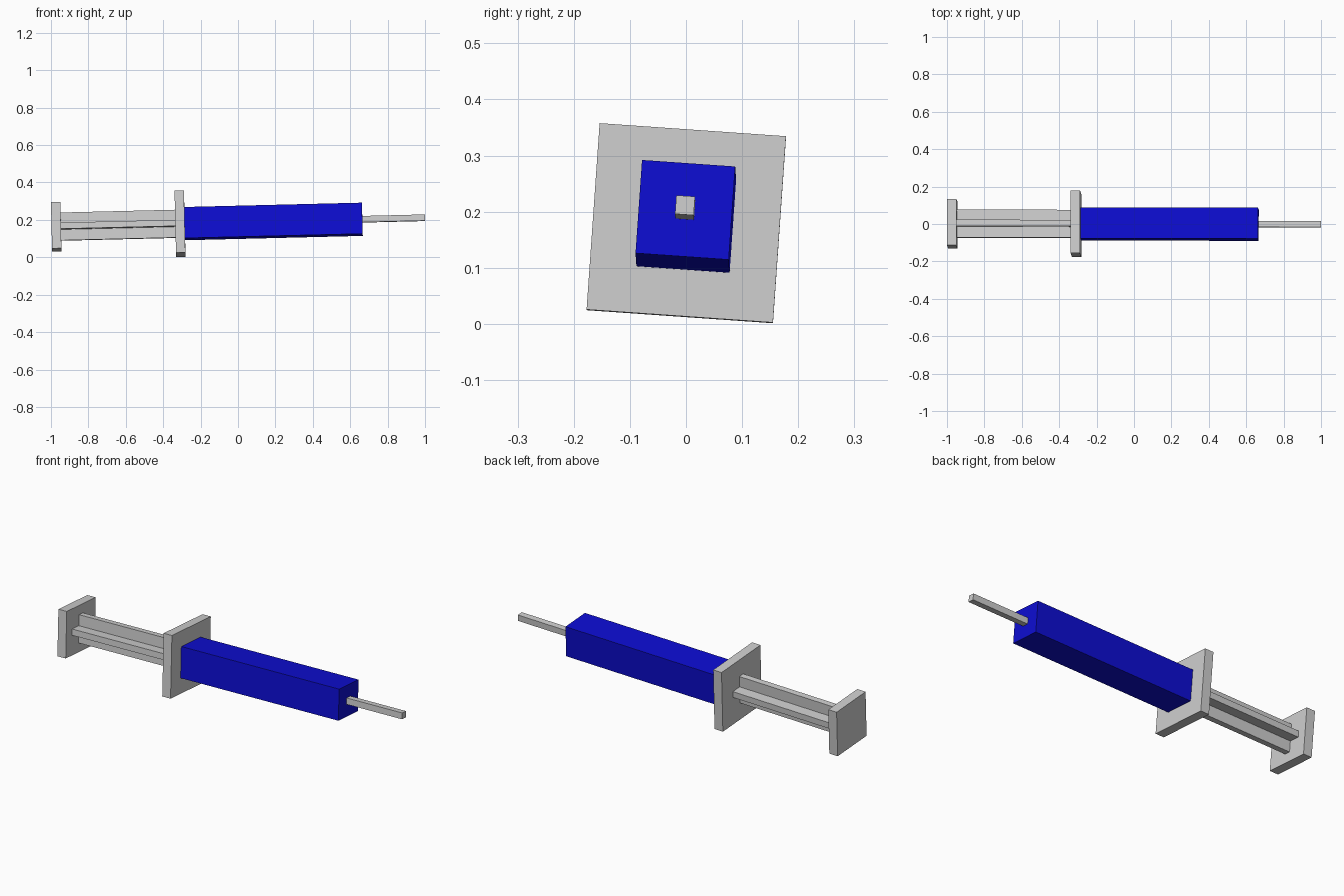
import bpy
import math
from mathutils import Matrix, Euler

if "Cube" in bpy.data.objects:
    bpy.data.objects.remove(bpy.data.objects["Cube"])

def material(name, rgb):
    m = bpy.data.materials.new(name)
    m.diffuse_color = (*rgb, 1)
    m.use_nodes = True
    m.node_tree.nodes["Principled BSDF"].inputs["Base Color"].default_value = m.diffuse_color
    return m

grey = material("light grey", (0.62, 0.62, 0.62))
blue = material("blue", (0.004, 0.004, 0.65))

# The whole syringe lies slightly rolled and pitched about its long axis
TILT = Matrix.Translation((0, 0, 0.187)) @ Euler(
    (math.radians(-4), math.radians(-1.4), math.radians(-0.1))).to_matrix().to_4x4()

def box(name, x0, x1, width, height, mat):
    """Box centred on the long axis, from x0 to x1."""
    bpy.ops.mesh.primitive_cube_add(size=1)
    ob = bpy.context.object
    ob.name = name
    local = Matrix.Translation(((x0 + x1) / 2, 0, 0)) @ Matrix.Diagonal(
        (x1 - x0, width, height, 1))
    ob.data.transform(TILT @ local)
    ob.data.materials.append(mat)
    return ob

# Plunger: thumb plate and cross-shaped rod
box("thumb_plate", -0.997, -0.947, 0.248, 0.248, grey)
box("plunger_rib_vertical", -0.947, -0.335, 0.033, 0.149, grey)
box("plunger_rib_horizontal", -0.947, -0.335, 0.149, 0.033, grey)

# Barrel with finger flange
box("finger_flange", -0.335, -0.285, 0.333, 0.333, grey)
box("barrel", -0.285, 0.665, 0.1665, 0.1665, blue)

# Needle
box("needle", 0.665, 1.0, 0.0333, 0.0333, grey)
